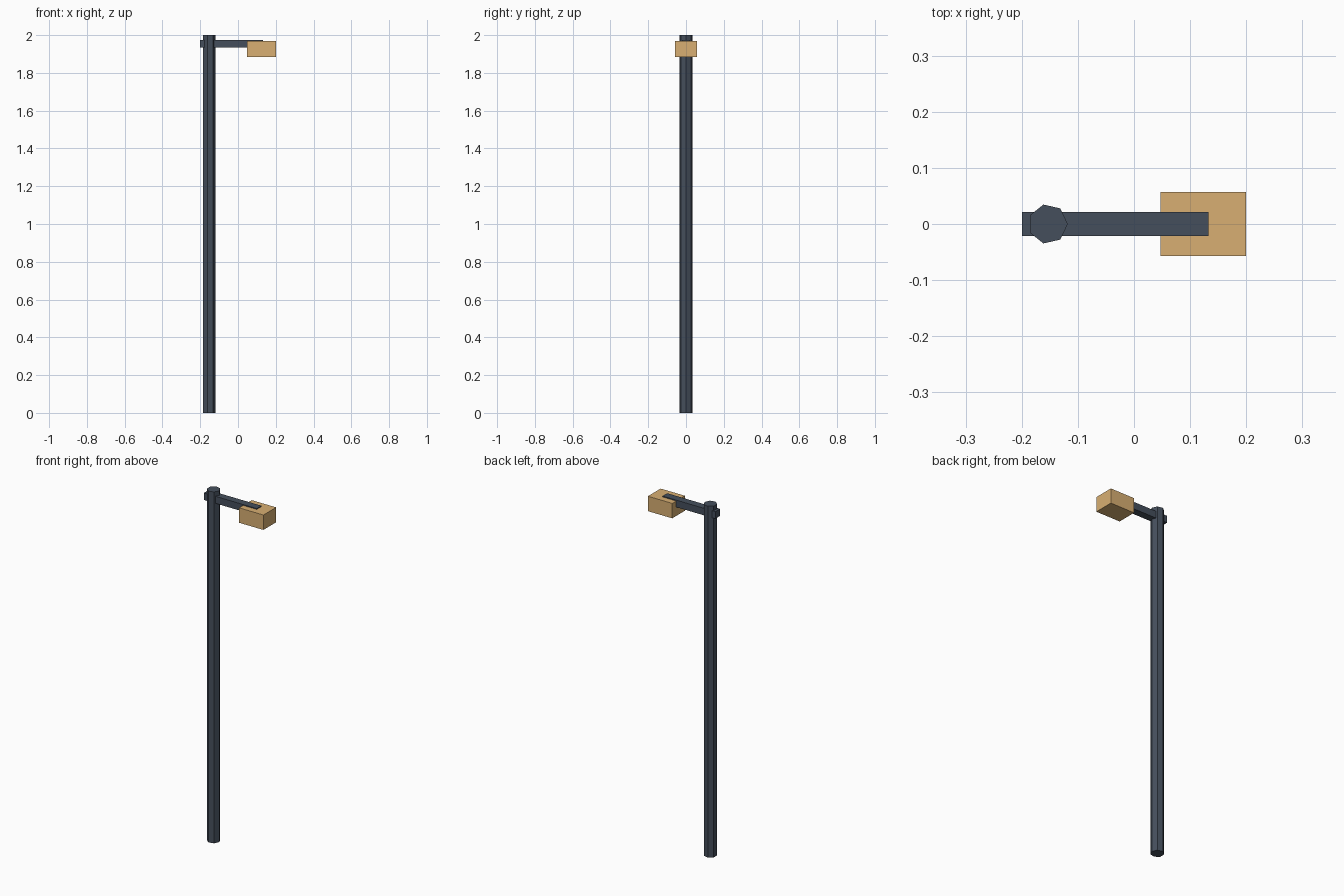
import bpy

if "Cube" in bpy.data.objects:
    bpy.data.objects.remove(bpy.data.objects["Cube"])


def material(name, color):
    m = bpy.data.materials.new(name)
    m.diffuse_color = color
    m.use_nodes = True
    m.node_tree.nodes["Principled BSDF"].inputs["Base Color"].default_value = m.diffuse_color
    return m


dark_metal = material("dark_metal", (0.06, 0.078, 0.107, 1))
warm_glow = material("warm_glow", (0.69, 0.43, 0.17, 1))


def box(name, lo, hi, mat):
    center = [(a + b) / 2 for a, b in zip(lo, hi)]
    bpy.ops.mesh.primitive_cube_add(size=1, location=center)
    ob = bpy.context.object
    ob.name = name
    ob.scale = [b - a for a, b in zip(lo, hi)]
    bpy.ops.object.transform_apply(location=False, rotation=False, scale=True)
    ob.data.materials.append(mat)
    return ob


# Seven-sided post with one corner facing +x
bpy.ops.mesh.primitive_cylinder_add(vertices=7, radius=0.0355, depth=2,
                                    location=(-0.1535, 0, 1))
post = bpy.context.object
post.name = "post"
# The primitive's first corner faces +y, so turn it to +x
post.rotation_euler.z = -1.5707963
bpy.ops.object.transform_apply(location=False, rotation=True, scale=False)
post.data.materials.append(dark_metal)

# Horizontal arm through the post
box("arm", (-0.2, -0.021, 1.934), (0.133, 0.021, 1.974), dark_metal)

# Lamp housing hanging at the arm's end
box("lamp_head", (0.047, -0.057, 1.884), (0.2, 0.057, 1.969), warm_glow)
